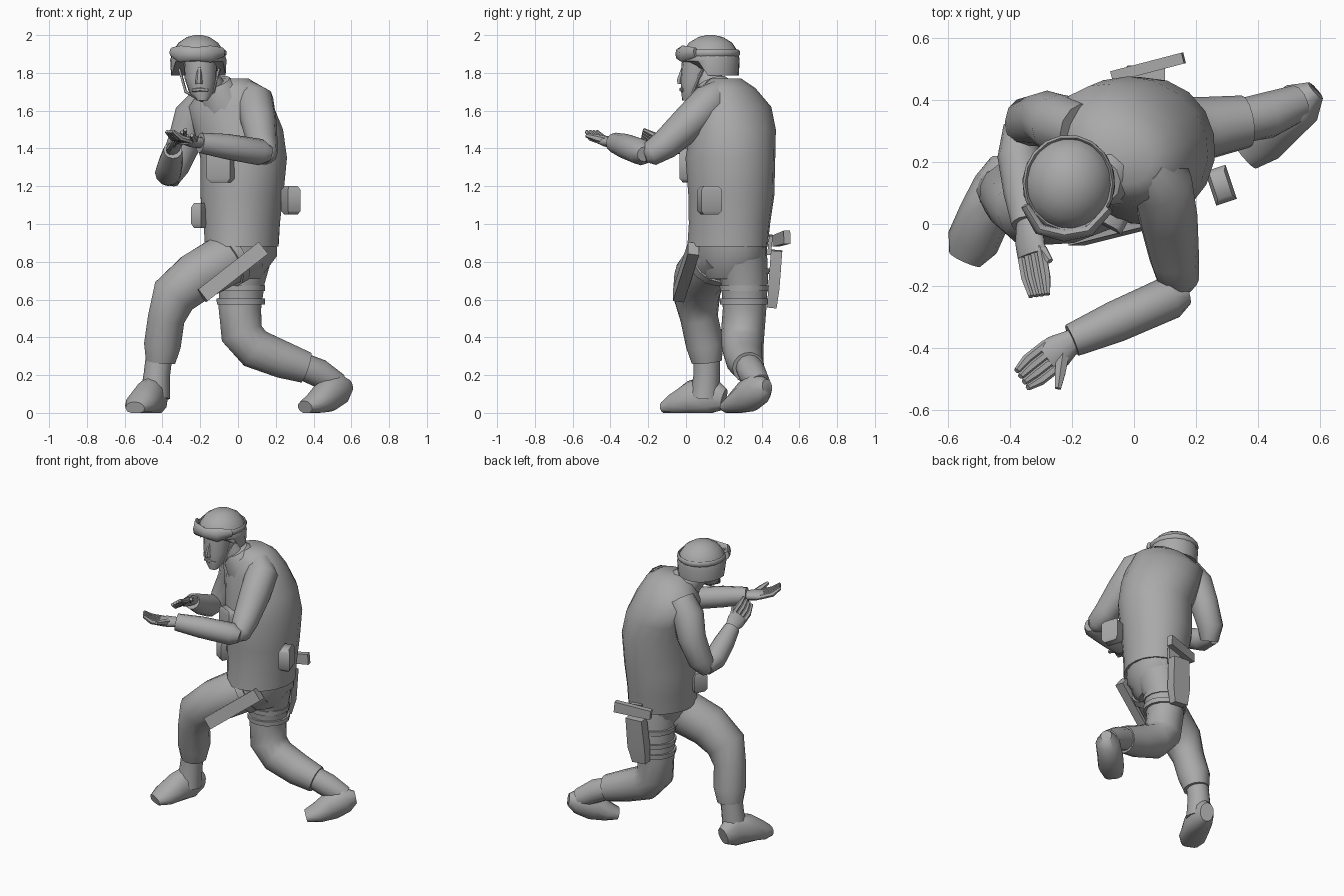
import bpy, bmesh, math
from mathutils import Vector

if "Cube" in bpy.data.objects:
    bpy.data.objects.remove(bpy.data.objects["Cube"], do_unlink=True)

GREY = (.4, .4, .4, 1)
grey = bpy.data.materials.new("plain grey")
grey.use_nodes = True
grey.diffuse_color = GREY
grey.node_tree.nodes["Principled BSDF"].inputs["Base Color"].default_value = GREY

X, Y, Z = Vector((1, 0, 0)), Vector((0, 1, 0)), Vector((0, 0, 1))
BODY_SIDE = Vector((.88, -.47, 0))   # the torso is turned towards its right
HEAD_SIDE = Vector((1, -.1, 0))


def tube(name, rings, ref=Y, sides=12, level=False, closed=False, edit=None):
    """Loft through rings (x, y, z, radius along ref, radius across)."""
    bm = bmesh.new()
    points = [Vector(r[:3]) for r in rings]
    last = len(points) - 1
    square = sides == 4
    grow = math.sqrt(2) if square else 1
    loops = []
    for i, ring in enumerate(rings):
        if level:
            along = Z
        elif closed:
            along = points[(i + 1) % len(points)] - points[i - 1]
        else:
            along = points[min(i + 1, last)] - points[max(i - 1, 0)]
        along = along.normalized()
        u = (ref - along * ref.dot(along)).normalized()
        v = along.cross(u)
        ra, rb = ring[3] * grow, ring[-1] * grow
        loop = []
        for k in range(sides):
            a = math.tau * (k + (.5 if square else 0)) / sides
            p = points[i] + u * ra * math.cos(a) + v * rb * math.sin(a)
            p.z = max(p.z, 0)
            loop.append(bm.verts.new(edit(p) if edit else p))
        loops.append(loop)
    pairs = list(zip(loops, loops[1:]))
    if closed:
        pairs.append((loops[-1], loops[0]))
    else:
        bm.faces.new(loops[0])
        bm.faces.new(loops[-1])
    for low, high in pairs:
        for k in range(sides):
            n = (k + 1) % sides
            bm.faces.new((low[k], low[n], high[n], high[k]))
    bmesh.ops.recalc_face_normals(bm, faces=bm.faces)
    mesh = bpy.data.meshes.new(name)
    bm.to_mesh(mesh)
    bm.free()
    mesh.materials.append(grey)
    obj = bpy.data.objects.new(name, mesh)
    bpy.context.collection.objects.link(obj)
    bpy.ops.object.select_all(action="DESELECT")
    obj.select_set(True)
    bpy.context.view_layer.objects.active = obj
    bpy.ops.object.shade_smooth_by_angle(angle=math.radians(50))
    return obj


def pouch(name, x, y, low, high, wide, deep, ref):
    """Upright box with softened top and bottom."""
    lip = .02
    tube(name, [(x, y, low, wide * .7, deep * .7), (x, y, low + lip, wide, deep),
                (x, y, high - lip, wide, deep), (x, y, high, wide * .7, deep * .7)],
         ref, sides=4, level=True)


def hand(name, wrist, knuckle, tip, side, thumb):
    """Flat palm, four curled fingers and a thumb."""
    wrist, knuckle, tip, thumb = map(Vector, (wrist, knuckle, tip, thumb))
    side = Vector(side).normalized()
    middle = wrist.lerp(knuckle, .6)
    tube(name + "_palm", [(*wrist, .035, .03), (*middle, .055, .03),
                          (*knuckle, .055, .02)], side)
    for k in range(4):
        shift = side * (k - 1.5) * .027
        bend = knuckle.lerp(tip, .55) + shift - Z * .012
        tube(f"{name}_finger_{k}", [(*(knuckle.lerp(wrist, .2) + shift), .016),
                                    (*bend, .016), (*(tip + shift * .8), .01)], side, sides=6)
    base = wrist.lerp(knuckle, .4)
    tube(name + "_thumb", [(*base, .025), (*base.lerp(thumb, .6), .02), (*thumb, .011)],
         Z, sides=6)


# Torso, hips and collar
tube("torso", [(.02, .22, .88, .19, .22), (.02, .23, 1, .2, .22), (.02, .24, 1.15, .22, .23),
               (.03, .235, 1.35, .23, .24), (0, .25, 1.5, .245, .22),
               (-.04, .25, 1.62, .24, .19), (-.03, .22, 1.72, .17, .14),
               (-.03, .21, 1.77, .09, .08)], BODY_SIDE, sides=18, level=True)
tube("hips", [(.02, .23, .95, .18, .2), (.03, .23, .83, .17, .2),
              (.02, .21, .71, .09, .12)], BODY_SIDE, sides=14, level=True)
tube("collar", [(-.07, .18, 1.64, .13), (-.11, .15, 1.72, .1), (-.12, .14, 1.75, .08)], BODY_SIDE)
tube("neck", [(-.1, .17, 1.65, .08), (-.19, .1, 1.8, .075)], X)

# Head
tube("face", [(-.19, .01, 1.655, .03), (-.195, .035, 1.69, .062, .06),
              (-.2, .055, 1.77, .083, .085), (-.2, .08, 1.89, .09, .1)], HEAD_SIDE, level=True)
tube("nose", [(-.207, -.03, 1.74, .02, .015), (-.207, -.032, 1.76, .018, .02),
              (-.205, -.015, 1.83, .01)], X, sides=6, level=True)
tube("lips", [(-.24, -.01, 1.708, .01), (-.2, -.024, 1.712, .012), (-.16, -.01, 1.708, .01)], Z, sides=6)


def lift_brow(p):
    """Raise the front of the helmet rim above the eyes."""
    if p.z < 1.83 and p.y < .08:
        p.z = 1.86
    return p


tube("helmet", [(-.21, .13, 1.785, .145, .15), (-.21, .13, 1.87, .15, .155),
                (-.21, .13, 1.915, .135, .145), (-.21, .13, 1.96, .105, .115),
                (-.21, .13, 1.99, .06, .065), (-.21, .13, 2, .02)],
     HEAD_SIDE, sides=18, level=True, edit=lift_brow)
arc = [math.tau * k / 18 for k in range(18)]
tube("goggle_strap", [(-.21 + .141 * math.cos(a), .13 + .15 * math.sin(a), 1.905, .018, .009)
                      for a in arc], Z, sides=6, closed=True)
tube("goggles", [(-.35, .06, 1.91, .025, .015), (-.305, -.015, 1.9, .045, .02),
                 (-.225, -.035, 1.9, .035, .022), (-.145, -.02, 1.9, .045, .02),
                 (-.08, .05, 1.91, .025, .015)], Z, sides=8)
for name, edge in (("right", -.31), ("left", -.1)):
    tube(name + "_chin_strap", [(edge, .09, 1.82, .008), (-.2 + (edge + .2) * .7, .04, 1.7, .008),
                                (-.19, .0, 1.652, .008)], X, sides=5)

# Arms
tube("left_upper_arm", [(.04, .18, 1.7, .07), (.09, .13, 1.65, .1), (.11, .02, 1.54, .095),
                        (.13, -.11, 1.42, .08), (.145, -.19, 1.37, .065),
                        (.15, -.22, 1.36, .035)], X)
tube("left_forearm", [(.17, -.22, 1.37, .04), (.12, -.235, 1.38, .07), (-.06, -.315, 1.41, .067),
                      (-.2, -.375, 1.43, .054)], Z)
hand("left", (-.19, -.37, 1.43), (-.28, -.435, 1.44), (-.36, -.5, 1.49), (.55, -.83, 0),
     (-.245, -.53, 1.47))
tube("right_upper_arm", [(-.17, .3, 1.65, .09), (-.24, .32, 1.57, .1), (-.28, .34, 1.44, .09),
                         (-.34, .33, 1.3, .08), (-.365, .29, 1.23, .055)], X)
tube("right_forearm", [(-.37, .32, 1.25, .05), (-.37, .22, 1.27, .07), (-.355, .1, 1.33, .065),
                       (-.345, 0, 1.39, .05)], X)
hand("right", (-.345, .02, 1.39), (-.33, -.1, 1.43), (-.305, -.23, 1.48), (.8, .1, .6),
     (-.27, -.12, 1.47))

# Front leg and boot
tube("right_leg", [(.06, .2, .86, .13), (-.08, .13, .8, .14), (-.22, .07, .72, .135),
                   (-.34, .055, .62, .125), (-.38, .07, .5, .1), (-.4, .1, .36, .1),
                   (-.41, .11, .27, .08)], Y, sides=14)
tube("right_boot_shaft", [(-.415, .11, .32, .07), (-.43, .11, .2, .07), (-.44, .1, .08, .08)], Y)
tube("right_boot", [(-.42, .2, .07, .06, .045), (-.44, .13, .09, .12, .075),
                    (-.48, .03, .07, .1, .085), (-.52, -.06, .04, .065, .085),
                    (-.545, -.115, .025, .035, .055)], Z)

# Trailing leg and raised-heel boot
tube("left_leg", [(.04, .28, .86, .15), (.02, .31, .7, .125), (.01, .31, .55, .115),
                  (.02, .3, .42, .115), (.09, .3, .34, .11), (.24, .31, .28, .1),
                  (.36, .33, .24, .085)], Y, sides=14)
tube("left_boot_shaft", [(.31, .325, .26, .07), (.43, .35, .21, .075), (.53, .39, .15, .06)], Y)
tube("left_boot", [(.585, .43, .14, .04, .035), (.54, .39, .13, .085, .075),
                   (.47, .33, .09, .09, .08), (.41, .27, .05, .06, .08),
                   (.355, .225, .03, .035, .06)], Z)

# Thigh straps
for k, z in enumerate((.59, .66, .75)):
    tube(f"holster_strap_{k}", [(.015, .31, z - .015, .13), (.015, .31, z + .015, .132)],
         Y, sides=14, level=True)
tube("right_thigh_strap", [(-.03, .155, .825, .15), (-.065, .135, .805, .15)], Y, sides=14)

# Thigh case, holster and sidearm grip
tube("thigh_case", [(.13, .04, .87, .03, .04), (-.19, -.04, .62, .03, .04)], Y, sides=4)
tube("holster", [(.02, .455, .56, .05, .025), (.03, .465, .66, .065, .03),
                 (.04, .48, .86, .06, .03)], X, sides=4)
tube("holster_hanger", [(.05, .44, .84, .04, .01), (.06, .45, .94, .04, .01)], X, sides=4)
tube("sidearm_grip", [(-.07, .475, .91, .03, .018), (.16, .535, .93, .035, .018)], Z, sides=4)

# Belt and chest pouches
pouch("left_hip_pouch", .28, .125, 1.05, 1.2, .035, .058, Vector((.9, .3, 0)))
pouch("right_hip_pouch", -.2, .15, .98, 1.11, .03, .045, BODY_SIDE)
pouch("chest_pouch", -.09, .025, 1.22, 1.4, .07, .03, BODY_SIDE)
